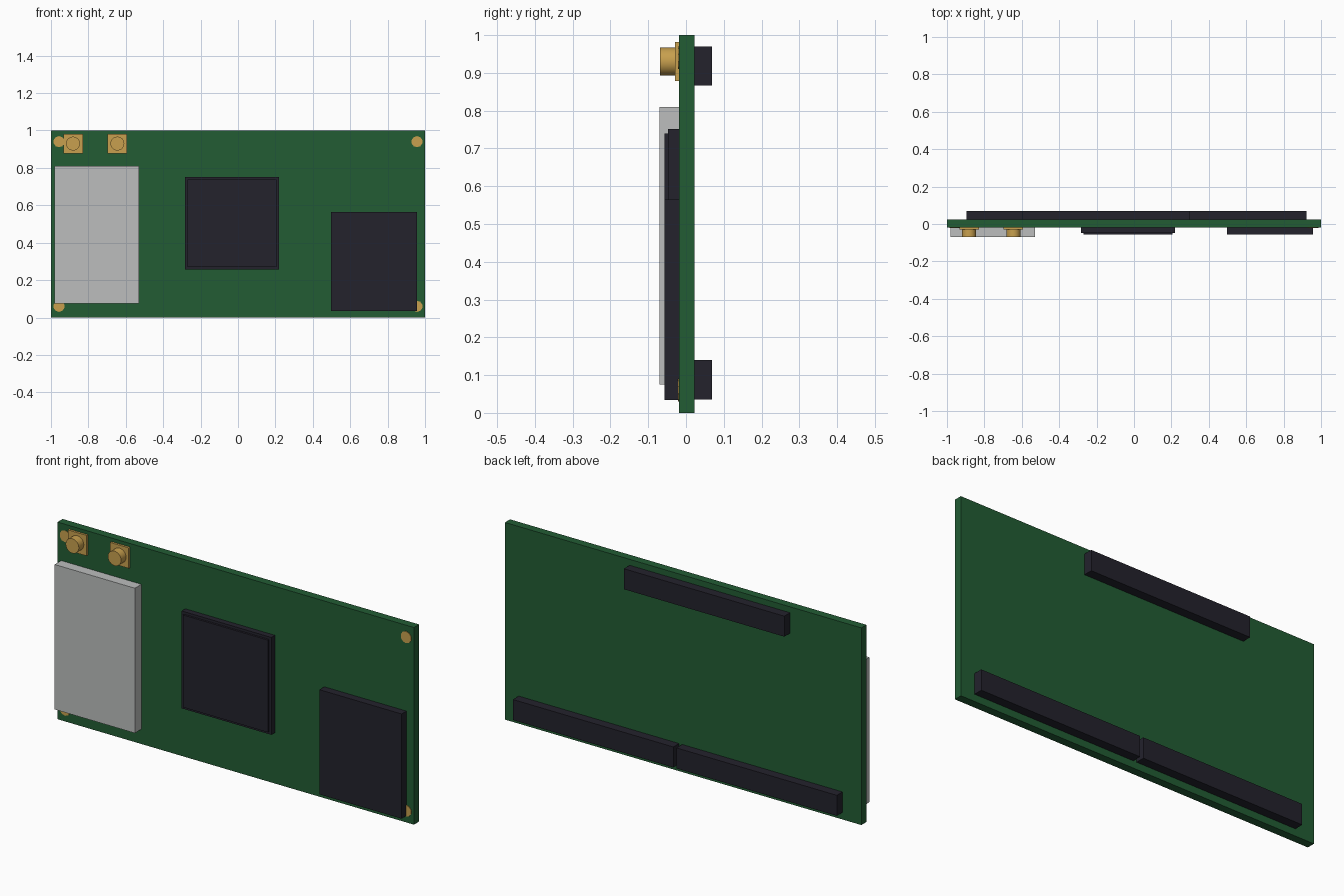
import bpy, bmesh, math
from mathutils import Matrix

cube = bpy.data.objects.get("Cube")
if cube:
    bpy.data.objects.remove(cube, do_unlink=True)


def srgb(r, g, b):
    lin = [(c / 255 / 12.92) if c < 10 else ((c / 255 + 0.055) / 1.055) ** 2.4 for c in (r, g, b)]
    return (*lin, 1.0)


def material(name, color):
    m = bpy.data.materials.new(name)
    m.use_nodes = True
    m.diffuse_color = color
    bsdf = next(n for n in m.node_tree.nodes if n.type == 'BSDF_PRINCIPLED')
    bsdf.inputs["Base Color"].default_value = color
    return m


GREEN = material("board green", srgb(34, 92, 52))
DARK = material("chip black", srgb(35, 34, 44))
SILVER = material("shield silver", srgb(188, 190, 189))
GOLD = material("contact gold", srgb(200, 160, 78))

FRONT, BACK = -0.018, 0.023  # front and back surfaces of the board


def add_object(name, bm, mat):
    mesh = bpy.data.meshes.new(name)
    bm.to_mesh(mesh)
    bm.free()
    mesh.materials.append(mat)
    obj = bpy.data.objects.new(name, mesh)
    bpy.context.collection.objects.link(obj)
    return obj


def box(name, mat, x, y, z):
    """Box between the (low, high) limits on each axis."""
    bm = bmesh.new()
    spans = (x, y, z)
    size = Matrix.Diagonal([hi - lo for lo, hi in spans] + [1])
    centre = Matrix.Translation([(lo + hi) / 2 for lo, hi in spans])
    bmesh.ops.create_cube(bm, size=1, matrix=centre @ size)
    return add_object(name, bm, mat)


def disc(name, mat, x, z, radius, y, sides):
    """Cylinder along y between the two y limits."""
    bm = bmesh.new()
    place = Matrix.Translation((x, (y[0] + y[1]) / 2, z)) @ Matrix.Rotation(math.pi / 2, 4, 'X')
    bmesh.ops.create_cone(bm, cap_ends=True, segments=sides, radius1=radius,
                          radius2=radius, depth=y[1] - y[0], matrix=place)
    return add_object(name, bm, mat)


# Circuit board
box("board", GREEN, (-1, 1), (FRONT, BACK), (0, 1))

# Front components
box("radio_shield", SILVER, (-0.98, -0.53), (-0.07, FRONT), (0.075, 0.81))
box("processor_base", DARK, (-0.283, 0.22), (-0.047, FRONT), (0.258, 0.752))
box("processor_lid", DARK, (-0.27, 0.207), (-0.057, -0.047), (0.271, 0.739))
box("memory_chip", DARK, (0.497, 0.958), (-0.057, FRONT), (0.034, 0.565))

# Gold corner pads
for side, x in (("right", -0.957), ("left", 0.957)):
    for level, z in (("lower", 0.06), ("upper", 0.94)):
        disc(f"{level}_{side}_pad", GOLD, x, z, 0.03, (FRONT - 0.003, FRONT), 10)

# Antenna sockets: square foot and round barrel
for label, x in (("outer", -0.882), ("inner", -0.645)):
    box(f"{label}_socket_foot", GOLD, (x - 0.052, x + 0.052), (-0.029, FRONT), (0.878, 0.982))
    barrel = disc(f"{label}_socket_barrel", GOLD, x, 0.93, 0.037, (-0.069, -0.029), 32)
    bpy.ops.object.select_all(action='DESELECT')
    barrel.select_set(True)
    bpy.context.view_layer.objects.active = barrel
    bpy.ops.object.shade_smooth_by_angle(angle=math.radians(30))

# Back board connectors, all the same size
for name, x, z in (("upper_back_connector", -0.6, 0.866),
                   ("lower_right_back_connector", -0.895, 0.036),
                   ("lower_left_back_connector", 0.023, 0.036)):
    box(name, DARK, (x, x + 0.9), (BACK, 0.069), (z, z + 0.104))
